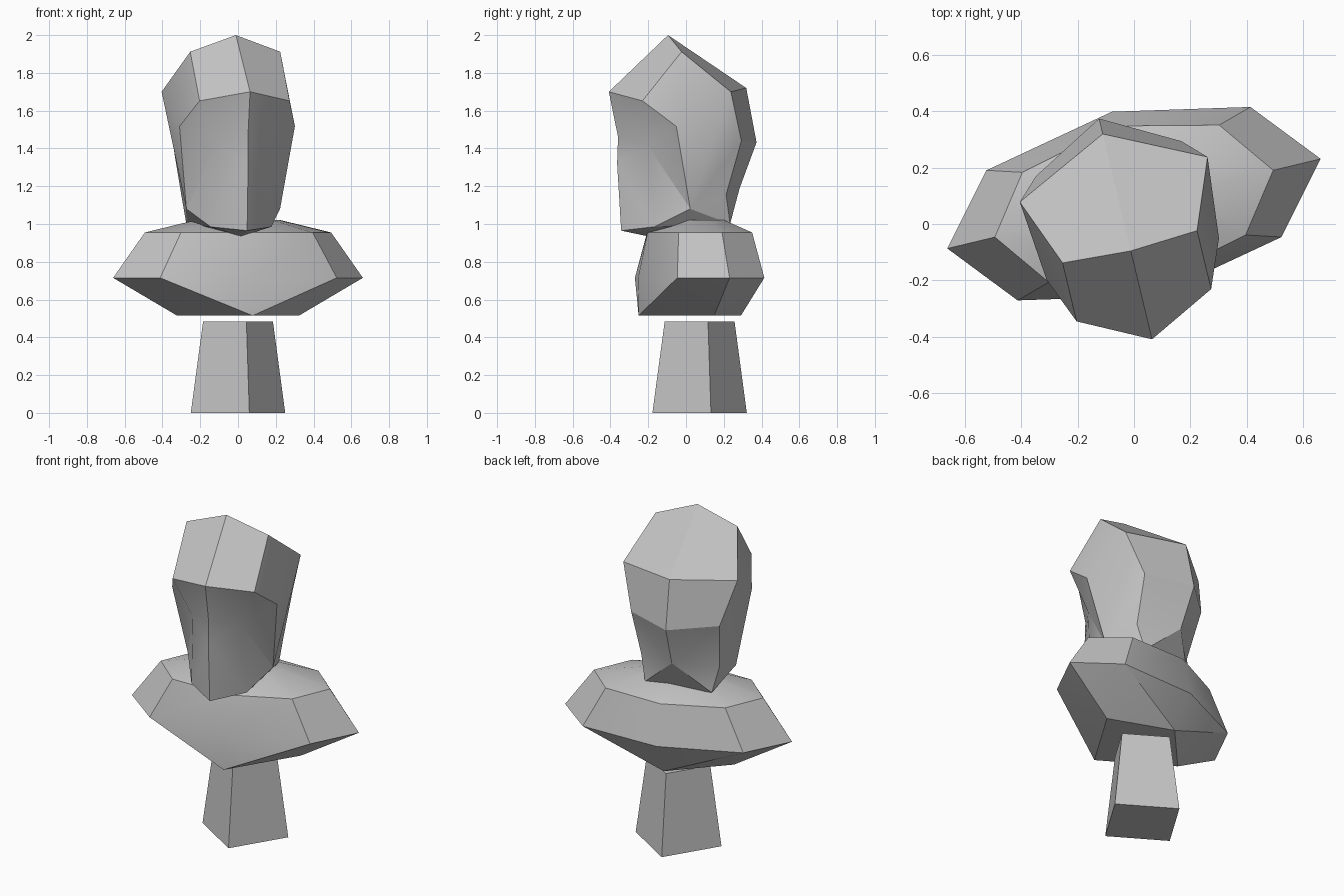
import bpy, bmesh, math

cube = bpy.data.objects.get("Cube")
if cube:
    bpy.data.objects.remove(cube, do_unlink=True)

TURN = math.radians(13.5)
CENTRE = (0, 0.072, 0)

stone = bpy.data.materials.new("grey_stone")
stone.use_nodes = True
grey = (0.55, 0.55, 0.55, 1)
stone.diffuse_color = grey
stone.node_tree.nodes["Principled BSDF"].inputs["Base Color"].default_value = grey


def finish(name, bm):
    """Turn a bmesh into a placed, shaded object."""
    bmesh.ops.remove_doubles(bm, verts=bm.verts, dist=0.0005)
    bmesh.ops.recalc_face_normals(bm, faces=bm.faces)
    mesh = bpy.data.meshes.new(name)
    bm.to_mesh(mesh)
    bm.free()
    mesh.materials.append(stone)
    ob = bpy.data.objects.new(name, mesh)
    bpy.context.collection.objects.link(ob)
    ob.location = CENTRE
    ob.rotation_euler.z = TURN
    bpy.ops.object.select_all(action='DESELECT')
    ob.select_set(True)
    bpy.context.view_layer.objects.active = ob
    bpy.ops.object.shade_smooth_by_angle(angle=math.radians(25))
    return ob


def ring(bm, n, rx, front, back, z):
    """Elliptical ring of n points, with separate front and back depths."""
    out = []
    for i in range(n):
        a = math.tau * i / n
        s = math.sin(a)
        out.append(bm.verts.new((rx * math.cos(a), s * (back if s > 0 else front), z)))
    return out


def bridge(bm, low, high):
    n = len(low)
    for i in range(n):
        j = (i + 1) % n
        bm.faces.new((low[i], low[j], high[j], high[i]))


# Pedestal: tapered four-sided block
bm = bmesh.new()
foot = ring(bm, 4, 0.257, 0.257, 0.257, 0)
head_end = ring(bm, 4, 0.19, 0.19, 0.19, 0.485)
bridge(bm, foot, head_end)
bm.faces.new(foot)
bm.faces.new(head_end)
finish("pedestal", bm)

# Shoulders: eight-sided rings closing to a four-sided base
bm = bmesh.new()
base = ring(bm, 4, 0.332, 0.332, 0.225, 0.515)
middle = ring(bm, 8, 0.68, 0.335, 0.335, 0.715)
upper = ring(bm, 8, 0.507, 0.283, 0.283, 0.955)
collar = ring(bm, 8, 0.225, 0.13, 0.13, 1.022)
bridge(bm, middle, upper)
bridge(bm, upper, collar)
bm.faces.new(collar)
bm.faces.new(base)
for k in range(4):
    i = 2 * k
    bm.faces.new((middle[i - 1], middle[i], base[k]))
    bm.faces.new((middle[i], middle[i + 1], base[k]))
    bm.faces.new((middle[i + 1], base[(k + 1) % 4], base[k]))
finish("shoulders", bm)

# Head: landmarks on one half, mirrored across the middle
marks = {
    "crown": (0, -0.16, 2.0),
    "crown_side": (0.245, -0.145, 1.912),
    "crown_rear": (0.342, 0.10, 1.70),
    "crown_back": (0, 0.266, 1.72),
    "brow": (0, -0.482, 1.70),
    "temple": (0.245, -0.358, 1.652),
    "ear": (0.314, -0.19, 1.517),
    "bridge": (0, -0.432, 1.46),
    "nose": (0, -0.437, 1.32),
    "cheek": (0.145, -0.305, 1.415),
    "chin": (0, -0.415, 0.965),
    "chin_side": (0.165, -0.275, 0.985),
    "jaw": (0.255, -0.10, 1.08),
    "skull_side": (0.265, 0.176, 1.44),
    "skull_back": (0, 0.322, 1.432),
    "nape_side": (0.235, 0.10, 1.155),
    "nape": (0, 0.23, 1.19),
    "neck_side": (0.20, 0.13, 1.0),
    "neck_back": (0, 0.13, 1.0),
    "throat": (0, -0.27, 0.935),
}
panels = [
    "crown crown_side crown_rear crown_back",
    "crown brow temple crown_side",
    "crown_side temple ear",
    "crown_side ear crown_rear",
    "brow temple cheek bridge",
    "temple ear cheek",
    "bridge cheek nose",
    "nose cheek chin_side chin",
    "cheek ear jaw",
    "cheek jaw chin_side",
    "ear crown_rear jaw",
    "crown_rear skull_side jaw",
    "crown_rear crown_back skull_back skull_side",
    "skull_side skull_back nape nape_side",
    "skull_side nape_side jaw",
    "nape_side nape neck_side",
    "jaw nape_side neck_side",
    "nape neck_side neck_back",
    "chin chin_side throat",
    "chin_side jaw neck_side",
    "chin_side neck_side throat",
    "throat neck_side neck_back",
]
HEAD_SHIFT = -0.05
bm = bmesh.new()
for side in (1, -1):
    pts = {k: bm.verts.new((side * x + HEAD_SHIFT, y, z)) for k, (x, y, z) in marks.items()}
    for panel in panels:
        bm.faces.new([pts[k] for k in panel.split()])
finish("head", bm)
